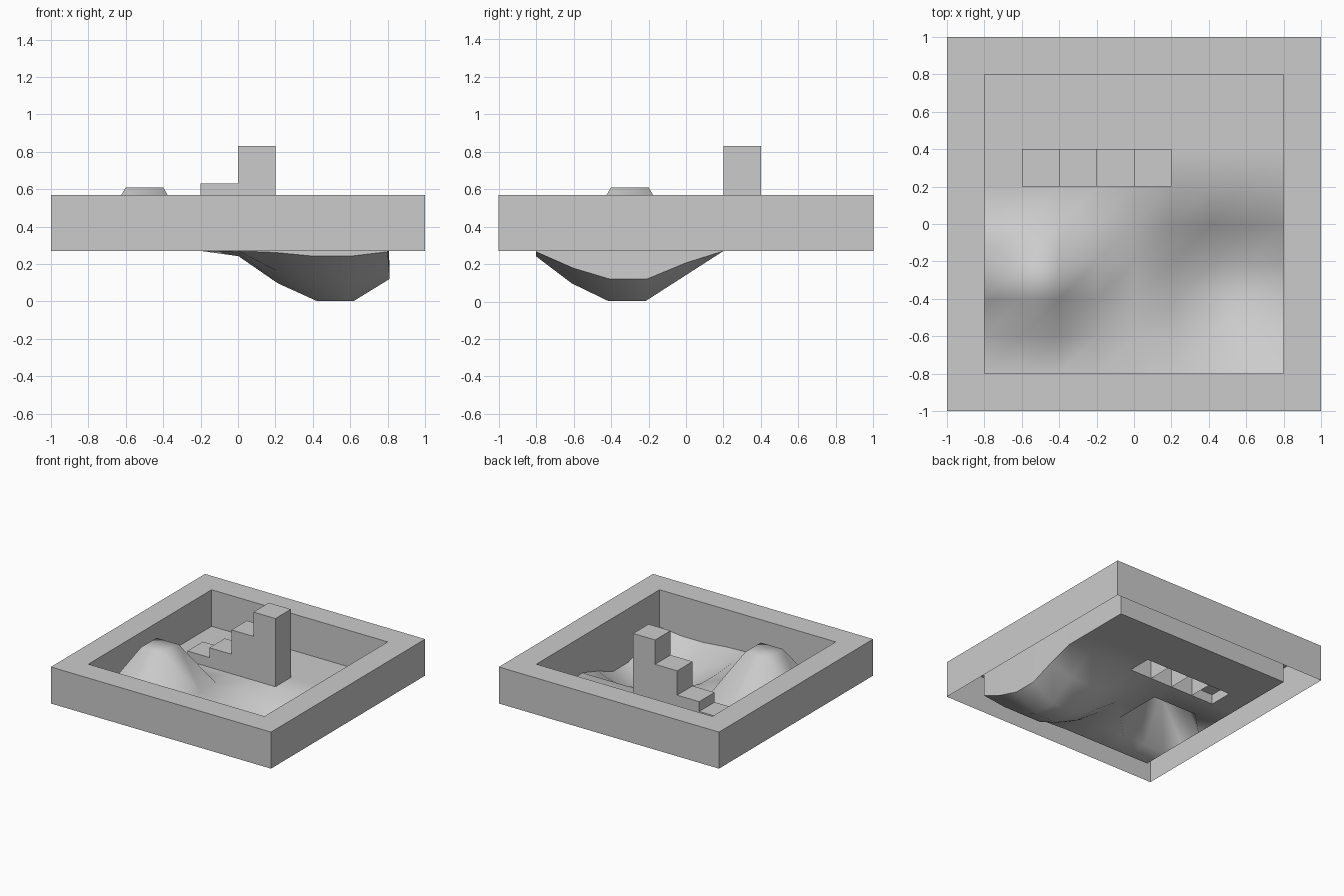
import bpy, bmesh

cube = bpy.data.objects.get("Cube")
if cube:
    bpy.data.objects.remove(cube, do_unlink=True)

CELL, INNER = 0.2, 0.8
FLOOR, RIM = 0.27, 0.57

grey = bpy.data.materials.new("plain grey")
grey.use_nodes = True
colour = (0.6, 0.6, 0.6, 1)
grey.diffuse_color = colour
grey.node_tree.nodes["Principled BSDF"].inputs["Base Color"].default_value = colour


def add_object(name, bm):
    mesh = bpy.data.meshes.new(name)
    bm.to_mesh(mesh)
    bm.free()
    mesh.materials.append(grey)
    ob = bpy.data.objects.new(name, mesh)
    bpy.context.collection.objects.link(ob)
    return ob


def gap(value, low, high, scale_up):
    """Distance outside a range, stretched on the upper side."""
    return max(low - value, (value - high) * scale_up, 0)


def extrude_border(bm, edges):
    new = bmesh.ops.extrude_edge_only(bm, edges=edges)["geom"]
    verts = [g for g in new if isinstance(g, bmesh.types.BMVert)]
    # keep only the outer border, not the connecting edges
    border = [g for g in new if isinstance(g, bmesh.types.BMEdge)
              and g.verts[0] in verts and g.verts[1] in verts]
    return verts, border


# Terrain: square grid with a raised hill cell and a soft pit
bm = bmesh.new()
bmesh.ops.create_grid(bm, x_segments=8, y_segments=8, size=INNER)
for v in bm.verts:
    x, y = v.co.x, v.co.y
    dx, dy = gap(x, 0.4, 0.6, 1.15), gap(y, -0.4, -0.2, 1.25)
    t = max(0, 1 - (dx * dx + dy * dy) ** 0.5 / 0.5)
    fall = t * t * (3 - 2 * t)
    v.co = (x + 0.02 * fall, y - 0.015 * fall, FLOOR - 0.267 * fall)
    if -0.61 < x < -0.39 and -0.41 < y < -0.19:
        v.co.z = RIM + 0.04
floor_faces = list(bm.faces)
for f in floor_faces:
    f.smooth = True

# Tray walls: inner wall, rim, then outer wall, open underneath
border = [e for e in bm.edges if e.is_boundary]
for e in border:
    e.smooth = False
verts, border = extrude_border(bm, border)
for v in verts:
    v.co.x = round(v.co.x / CELL) * CELL
    v.co.y = round(v.co.y / CELL) * CELL
    v.co.z = RIM
verts, border = extrude_border(bm, border)
for v in verts:
    v.co.x /= INNER
    v.co.y /= INNER
verts, border = extrude_border(bm, border)
for v in verts:
    v.co.z = FLOOR
bmesh.ops.recalc_face_normals(bm, faces=bm.faces)
if floor_faces[0].normal.z < 0:
    bmesh.ops.reverse_faces(bm, faces=bm.faces)
for f in bm.faces:
    if f not in floor_faces:
        f.smooth = False

# Openings below the hollow steps
holes = []
for f in floor_faces:
    c = f.calc_center_median()
    if -0.6 < c.x < 0.2 and 0.2 < c.y < 0.4:
        holes.append(f)
bmesh.ops.delete(bm, geom=holes, context="FACES")
add_object("tray_with_terrain", bm)

# Steps: hollow columns, open underneath, sharing side walls
bm = bmesh.new()
tops = (0.35, 0.43, 0.63, 0.83)
for i, top in enumerate(tops):
    x0 = -0.6 + i * CELL
    x1, y0, y1 = x0 + CELL, 0.2, 0.4
    corners = [(x0, y0), (x1, y0), (x1, y1), (x0, y1)]
    low = [bm.verts.new((x, y, FLOOR)) for x, y in corners]
    high = [bm.verts.new((x, y, top)) for x, y in corners]
    bm.faces.new(high)
    for a in range(4):
        if a == 1 and i < len(tops) - 1:
            continue
        b = (a + 1) % 4
        bm.faces.new((low[a], low[b], high[b], high[a]))
add_object("staircase", bm)
